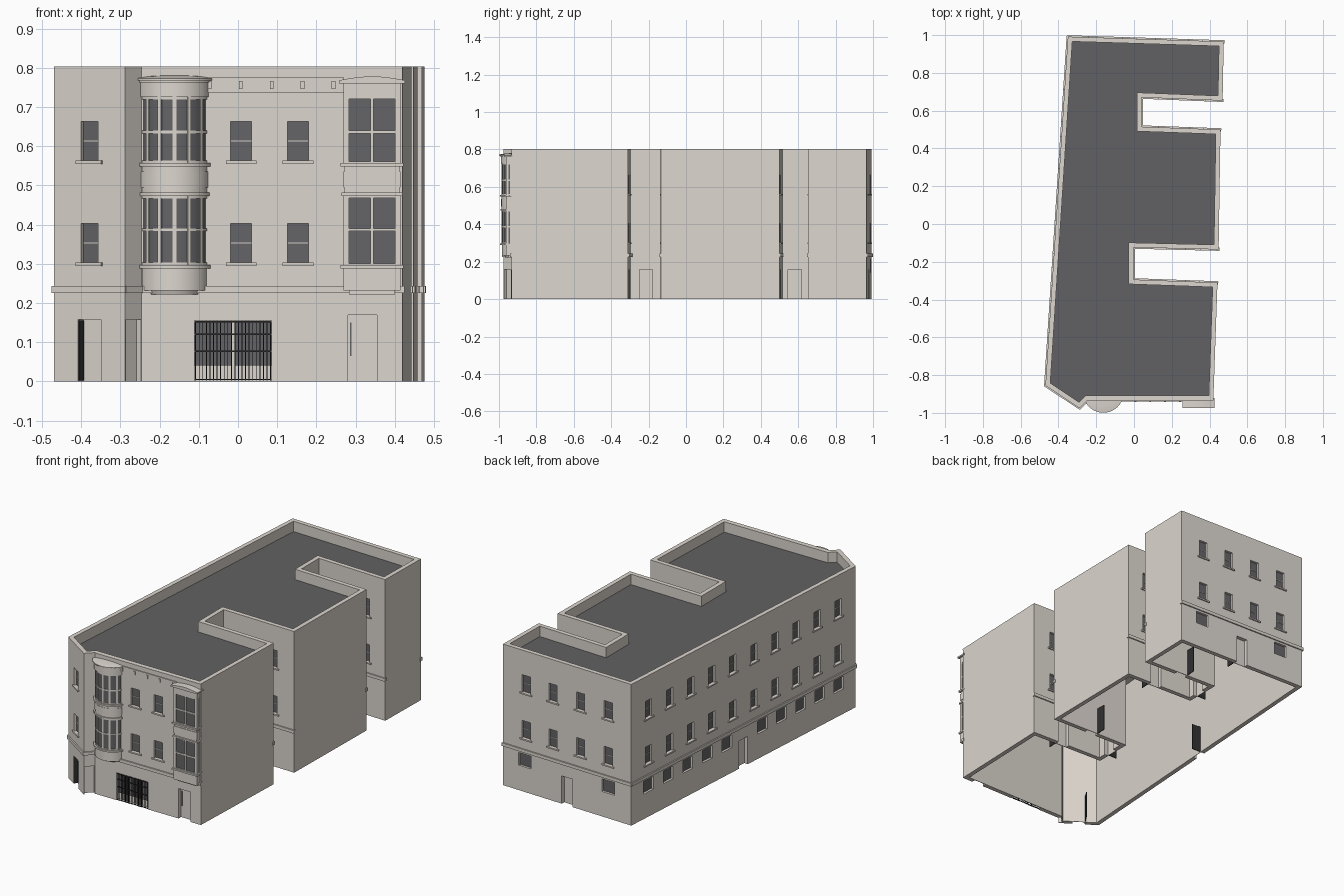
import bpy, bmesh, math
from mathutils import Vector

if "Cube" in bpy.data.objects:
    bpy.data.objects.remove(bpy.data.objects["Cube"])


def material(name, rgb):
    m = bpy.data.materials.new(name)
    m.use_nodes = True
    m.diffuse_color = (*rgb, 1)
    m.node_tree.nodes["Principled BSDF"].inputs["Base Color"].default_value = (*rgb, 1)
    return m


STONE = material("warm stone", (0.72, 0.675, 0.62))
ROOF = material("dark roof grey", (0.12, 0.12, 0.125))
GLASS = material("window grey", (0.128, 0.128, 0.135))
IRON = material("black iron", (0.03, 0.03, 0.032))

# Footprint, counter-clockwise from the front left corner
FOOT = [Vector(p) for p in (
    (-.469, -.855), (-.288, -.975), (-.246, -.934), (.42, -.934), (.442, -.31),
    (-.003, -.294), (-.003, -.124), (.448, -.135), (.458, .5), (.04, .515),
    (.04, .67), (.469, .653), (.475, .966), (-.35, .992))]
CHAMFER, RETURN, FRONT, BACK, LEFT = 0, 1, 2, 12, 13
TOP, ROOF_Z, THICK = .803, .744, .025
parts = {}


def part(name, mat):
    """Return the mesh being collected for a named part."""
    return parts.setdefault(name, (bmesh.new(), mat))[0]


def prism(name, mat, low, high):
    """Close a solid between two matching loops of points."""
    bm = part(name, mat)
    a = [bm.verts.new(p) for p in low]
    b = [bm.verts.new(p) for p in high]
    bm.faces.new(a[::-1])
    bm.faces.new(b)
    for i in range(len(a)):
        j = (i + 1) % len(a)
        bm.faces.new((a[i], a[j], b[j], b[i]))


def wall_box(name, mat, side, u, out, z):
    """Box in a wall's own frame: along it, outward from it, and up."""
    a, b = FOOT[side], FOOT[(side + 1) % len(FOOT)]
    d = (b - a).normalized()
    n = Vector((d.y, -d.x))
    ring = [a + d * s + n * o for s, o in
            ((u[0], out[1]), (u[1], out[1]), (u[1], out[0]), (u[0], out[0]))]
    prism(name, mat, [(*p, z[0]) for p in ring], [(*p, z[1]) for p in ring])


def box(name, mat, x, y, z):
    ring = [(x[0], y[0]), (x[1], y[0]), (x[1], y[1]), (x[0], y[1])]
    prism(name, mat, [(*p, z[0]) for p in ring], [(*p, z[1]) for p in ring])


def length(side):
    return (FOOT[(side + 1) % len(FOOT)] - FOOT[side]).length


def inset(t):
    pts = []
    for i, p in enumerate(FOOT):
        d0 = (p - FOOT[i - 1]).normalized()
        d1 = (FOOT[(i + 1) % len(FOOT)] - p).normalized()
        n0, n1 = Vector((-d0.y, d0.x)), Vector((-d1.y, d1.x))
        pts.append(p + (n0 + n1) * t / (1 + n0.dot(n1)))
    return pts


# Recessed windows, and doorways with a dark leaf standing inside
def pane(side, u, z0, z1, w):
    h = w / 2
    wall_box("cutter", STONE, side, (u - h, u + h), (-.016, .03), (z0, z1))
    wall_box("window_glass", GLASS, side, (u - h, u + h), (-.017, -.013), (z0, z1))


def two_floors(side, u):
    for z in (.303, .563):
        pane(side, u, z, z + .1, .053)
        wall_box("window_bars", STONE, side, (u - .026, u + .026), (-.014, -.011), (z + .0485, z + .0515))
        wall_box("window_sills", STONE, side, (u - .039, u + .039), (-.01, .007), (z - .008, z))


def doorway(side, u, w=.07, z=.158, reach=-.023):
    a = u - w / 2
    wall_box("cutter", STONE, side, (a, u + w / 2), (-.022, .03), (-.05, z))
    wall_box("door_leaves", IRON, side, (a, a + .004), (-.08, reach), (.003, z - .002))


two_floors(CHAMFER, length(CHAMFER) * .5)
doorway(CHAMFER, length(CHAMFER) * .5, reach=-.001)
wall_box("cutter", STONE, RETURN, (.004, .0575), (-.018, .03), (-.05, .158))
for x in (.008, .153):
    two_floors(FRONT, x - FOOT[FRONT].x)

# Front side door: plain recess with a narrow slit
box("cutter", STONE, (.28, .354), (-1.2, -.912), (-.05, .17))
box("door_slit", GLASS, (.286, .289), (-.915, -.911), (.065, .15))

for f in (.18, .39, .605, .82):
    two_floors(BACK, length(BACK) * f)
for f in (.17, .82):
    pane(BACK, length(BACK) * f, .142, .214, .08)
doorway(BACK, length(BACK) * .5)

for i in range(10):
    two_floors(LEFT, length(LEFT) * (.077 + .094 * i))
    f = .077 + .0875 * i if i < 5 else .585 + .085 * (i - 5)
    pane(LEFT, length(LEFT) * f, .142, .214, .08)
doorway(LEFT, length(LEFT) * .5)

for side in (4, 6, 8, 10):          # walls facing into the light wells
    for f in (.3, .7):
        two_floors(side, length(side) * f)
    doorway(side, length(side) * .45)
for side, f in ((5, .47), (9, .43)):    # end walls of the light wells
    doorway(side, length(side) * f)

# Band course on every wall but the party walls
for side in (0, 1, 2, 4, 5, 6, 8, 9, 10, 12, 13):
    wall_box("band_course", STONE, side, (-.004, length(side) + .004), (-.01, .007), (.225, .243))

# Front coping and fascia with small brackets
box("coping", STONE, (-.243, .419), (-.937, -.92), (.796, .803))
box("fascia", STONE, (-.08, .27), (-.939, -.92), (.737, .775))
for i in range(5):
    x = -.072 + .079 * i
    box("fascia_brackets", STONE, (x - .005, x + .005), (-.943, -.93), (.746, .766))

# Iron gate in a shallow recess
GX = (-.111, .086)
box("cutter", STONE, GX, (-1.2, -.914), (-.05, .156))
for x in ((GX[0], -.015), (-.009, GX[1])):
    box("gate_panels", GLASS, x, (-.92, -.915), (.04, .152))
for i in range(22):
    x = GX[0] + .003 + i * .0091
    box("gate_bars", IRON, (x - .0011, x + .0011), (-.936, -.933), (.002, .155))
for z in (.005, .077, .12, .152):
    box("gate_bars", IRON, GX, (-.935, -.931), (z - .0018, z + .0018))

# Rounded bay
CX, CY, WIDE = -.162, -.9, 1.05


def arc(r, z):
    return [(CX + WIDE * r * math.cos(t), min(CY + r * math.sin(t), -.92), z)
            for t in (math.pi * (1 + i / 28) for i in range(29))]


def drum(z0, z1, r0, r1=None, mat=STONE, name="round_bay"):
    prism(name, mat, arc(r0, z0), arc(r1 or r0, z1))


for z0, z1, r0, r1 in (
        (.222, .232, .066, .07), (.232, .288, .085, .085), (.288, .297, .094, .094),
        (.473, .482, .092, .092), (.482, .548, .086, .086), (.495, .535, .088, .088),
        (.548, .557, .094, .094), (.725, .762, .09, .09), (.762, .767, .094, .094),
        (.767, .773, .099, .099), (.773, .778, .099, .07), (.778, .781, .07, .03)):
    drum(z0, z1, r0, r1)
for z0, z1, bar in ((.297, .473, .387), (.557, .725, .636)):
    drum(z0, z1, .083, mat=GLASS, name="round_bay_glass")
    for z, h in ((z0 + .003, .003), (bar, .0035), (z1 - .003, .003)):
        drum(z - h, z + h, .086)
    for k in range(-3, 4):          # mullions
        t = math.radians(-90 + 25 * k)
        d, s = Vector((math.cos(t), math.sin(t))), Vector((-math.sin(t), math.cos(t))) * .0045
        ring = [(CX + WIDE * p.x, CY + p.y) for p in
                (d * .077 - s, d * .0865 - s, d * .0865 + s, d * .077 + s)]
        prism("round_bay_mullions", STONE, [(*p, z0) for p in ring], [(*p, z1) for p in ring])

# Square bay
BX0, BX1, BY, IN = .269, .415, -.963, -.92


def slab(z0, z1, grow):
    box("square_bay", STONE, (BX0 - grow, BX1 + grow), (BY - grow, IN), (z0, z1))


for z0, z1, grow in ((.222, .232, -.014), (.232, .288, 0), (.288, .297, .007),
                     (.473, .482, .005), (.482, .548, -.003), (.495, .535, 0),
                     (.548, .557, .007), (.725, .76, 0), (.76, .768, .011)):
    slab(z0, z1, grow)
for z0, z1, bar in ((.297, .473, .387), (.557, .725, .636)):
    box("square_bay_glass", GLASS, (BX0 + .006, BX1 - .006), (BY + .006, IN), (z0, z1))
    for z, h in ((z0 + .002, .002), (bar, .0035), (z1 - .002, .003)):
        slab(z - h, z + h, -.002)
    for x, w in ((BX0 + .007, .007), ((BX0 + BX1) / 2, .004), (BX1 - .007, .007)):
        box("square_bay_mullions", STONE, (x - w, x + w), (BY, BY + .014), (z0, z1))
    for x in (BX0, BX1 - .01):
        box("square_bay_mullions", STONE, (x, x + .01), (-.94, IN), (z0, z1))
cap = [(BX0 - .011 + (BX1 - BX0 + .022) * i / 10, .768 + .01 * math.sin(math.pi * i / 10)) for i in range(11)]
prism("square_bay_cap", STONE, [(x, BY - .011, z) for x, z in cap], [(x, IN, z) for x, z in cap])

# Walls: a ring between the footprint and its inset
bm = part("walls", STONE)
inner = inset(THICK)
loops = [[bm.verts.new((*p, z)) for p in ring]
         for ring, z in ((FOOT, 0), (FOOT, TOP), (inner, TOP), (inner, 0))]
for k in range(4):
    lo, hi = loops[k], loops[(k + 1) % 4]
    for i in range(len(FOOT)):
        j = (i + 1) % len(FOOT)
        bm.faces.new((lo[i], lo[j], hi[j], hi[i]))

# Roof deck inside the parapet, stone coloured underneath
deck = inset(THICK - .003)
prism("roof_deck", ROOF, [(*p, ROOF_Z - .01) for p in deck], [(*p, ROOF_Z) for p in deck])

objects = {}
for name, (bm, mat) in parts.items():
    bmesh.ops.recalc_face_normals(bm, faces=bm.faces)
    mesh = bpy.data.meshes.new(name)
    mesh.materials.append(mat)
    if name == "roof_deck":
        mesh.materials.append(STONE)
        for f in bm.faces:
            f.material_index = int(f.normal.z < -.5)
    bm.to_mesh(mesh)
    bm.free()
    objects[name] = bpy.data.objects.new(name, mesh)
    bpy.context.collection.objects.link(objects[name])

# Cut the openings, then drop the cutter
walls, cutter = objects["walls"], objects["cutter"]
mod = walls.modifiers.new("openings", "BOOLEAN")
mod.operation, mod.solver, mod.object = "DIFFERENCE", "EXACT", cutter
bpy.context.view_layer.objects.active = walls
bpy.ops.object.modifier_apply(modifier=mod.name)
bpy.data.objects.remove(cutter)

# Soften the rounded bay
for name in ("round_bay", "round_bay_glass"):
    bpy.ops.object.select_all(action="DESELECT")
    objects[name].select_set(True)
    bpy.context.view_layer.objects.active = objects[name]
    bpy.ops.object.shade_smooth_by_angle(angle=math.radians(30))
